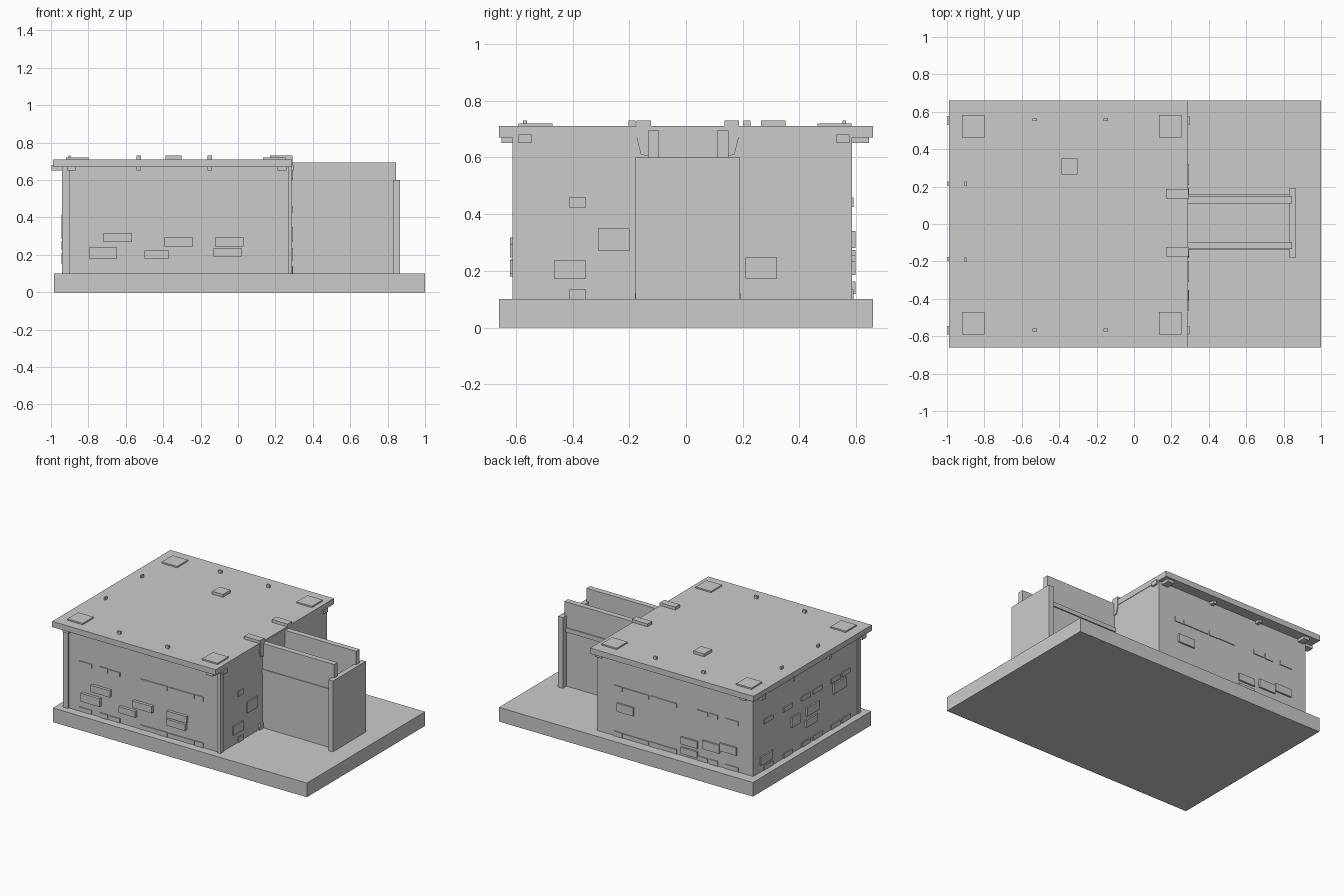
import bpy, bmesh


def boxes(name, items):
    """One object from boxes given as (x0, x1, y0, y1, z0, z1)."""
    bm = bmesh.new()
    for x0, x1, y0, y1, z0, z1 in items:
        vs = bmesh.ops.create_cube(bm, size=1)["verts"]
        for v in vs:
            v.co.x = x1 if v.co.x > 0 else x0
            v.co.y = y1 if v.co.y > 0 else y0
            v.co.z = z1 if v.co.z > 0 else z0
    me = bpy.data.meshes.new(name)
    bm.to_mesh(me)
    bm.free()
    ob = bpy.data.objects.new(name, me)
    bpy.context.collection.objects.link(ob)
    return ob


def prism(name, profile, x0, x1):
    """Extrude a (y, z) outline along x."""
    bm = bmesh.new()
    f = bm.faces.new([bm.verts.new((x0, y, z)) for y, z in profile])
    ext = bmesh.ops.extrude_face_region(bm, geom=[f])["geom"]
    for v in ext:
        if isinstance(v, bmesh.types.BMVert):
            v.co.x = x1
    bmesh.ops.recalc_face_normals(bm, faces=bm.faces)
    me = bpy.data.meshes.new(name)
    bm.to_mesh(me)
    bm.free()
    ob = bpy.data.objects.new(name, me)
    bpy.context.collection.objects.link(ob)


XL, XR, YF, YB = -0.935, 0.285, -0.60, 0.585   # house walls

# Ground slab, house body, roof
boxes("ground_slab", [(-0.985, 1.0, -0.66, 0.66, 0, 0.1)])
boxes("house_walls", [(XL, XR, YF, YB, 0.1, 0.67)])
boxes("roof", [(-0.99, 0.288, -0.66, 0.66, 0.67, 0.71)])

# Front corner posts
boxes("corner_posts", [(-0.94, -0.90, -0.612, -0.575, 0.1, 0.67),
                       (0.268, 0.29, -0.612, -0.575, 0.1, 0.67)])

# Entrance passage: side walls, rails and end panel
walls, rails = [], []
for y0, y1, out in ((-0.134, -0.095, -0.14), (0.11, 0.149, 0.157)):
    walls.append((XR, 0.845, y0, y1, 0.1, 0.695))
    ym = (y0 + y1) / 2
    rails.append((XR, 0.832, min(ym, out), max(ym, out), 0.485, 0.515))
boxes("passage_walls", walls)
boxes("passage_rails", rails)
boxes("passage_end_panel", [(0.83, 0.866, -0.178, 0.19, 0.1, 0.60)])

# Doorway: lintel, flared brackets and foot blocks
boxes("door_lintel", [(0.17, 0.289, -0.125, 0.135, 0.60, 0.70)])
for c, s, n in ((0.006, -1, "front"), (0.006, 1, "back")):
    prism("door_bracket_" + n,
          [(c + s * a, z) for a, z in ((0.125, 0.60), (0.165, 0.61), (0.18, 0.67),
                                      (0.18, 0.73), (0.13, 0.73))], 0.17, 0.292)
    prism("door_foot_" + n,
          [(c + s * a, z) for a, z in ((0.13, 0.1), (0.186, 0.1), (0.186, 0.12),
                                      (0.176, 0.14), (0.13, 0.14))], 0.27, 0.295)

# Roof pads, centre block and pegs
pads = [(x, x + 0.12, y, y + 0.12, 0.70, 0.72)
        for x in (-0.92, 0.133) for y in (-0.59, 0.463)]
boxes("roof_pads", pads)
boxes("roof_block", [(-0.387, -0.303, 0.265, 0.35, 0.70, 0.73)])
pegs = [(x - 0.012, x + 0.012, y - 0.007, y + 0.007, 0.65, 0.73)
        for x in (-0.53, -0.152) for y in (-0.567, 0.558)]
pegs += [(-0.906, -0.895, y - 0.012, y + 0.012, 0.65, 0.73) for y in (-0.19, 0.215)]
boxes("roof_pegs", pegs)

# Eave brackets under the roof corners and edges
eaves = []
for y0, y1 in ((-0.59, -0.545), (0.53, 0.577)):
    eaves += [(-0.998, -0.93, y0, y1, 0.65, 0.68), (0.27, 0.298, y0, y1, 0.65, 0.68)]
for x0, x1 in ((-0.915, -0.87), (0.21, 0.26)):
    eaves += [(x0, x1, -0.65, -0.59, 0.65, 0.675), (x0, x1, 0.58, 0.645, 0.65, 0.675)]
for y in (-0.188, 0.215):
    eaves.append((-0.996, -0.93, y - 0.011, y + 0.011, 0.65, 0.68))
for x in (-0.53, -0.152):
    eaves += [(x - 0.012, x + 0.012, -0.63, -0.59, 0.652, 0.675),
              (x - 0.012, x + 0.012, 0.575, 0.62, 0.652, 0.675)]
boxes("eave_brackets", eaves)

# Raised bricks, given as centre along wall, centre height, width, height
D = 0.02


def bricks(name, side, items, d=D):
    out = []
    for u, z, w, h in items:
        a, b, c, e = u - w / 2, u + w / 2, z - h / 2, z + h / 2
        out.append({"front": (a, b, YF - d, YF + 0.01, c, e),
                    "back": (a, b, YB - 0.01, YB + d, c, e),
                    "left": (XL - d, XL + 0.01, a, b, c, e),
                    "right": (XR - 0.01, XR + d, a, b, c, e)}[side])
    boxes(name, out)


bricks("front_bricks", "front", [
    (-0.643, 0.293, 0.15, 0.048), (-0.722, 0.21, 0.15, 0.058), (-0.434, 0.202, 0.13, 0.044),
    (-0.316, 0.27, 0.152, 0.048), (-0.047, 0.27, 0.154, 0.048), (-0.055, 0.213, 0.15, 0.045)])
bricks("back_bricks", "back", [
    (0.06, 0.31, 0.13, 0.06), (-0.44, 0.21, 0.13, 0.05), (-0.44, 0.14, 0.13, 0.045),
    (-0.61, 0.225, 0.13, 0.06), (-0.745, 0.245, 0.13, 0.055)], 0.012)
bricks("left_bricks", "left", [
    (0.117, 0.32, 0.09, 0.07), (-0.075, 0.33, 0.14, 0.06), (-0.06, 0.25, 0.13, 0.05),
    (-0.37, 0.38, 0.14, 0.07), (0.445, 0.18, 0.13, 0.06)], 0.01)
bricks("right_bricks", "right", [
    (-0.255, 0.31, 0.112, 0.078), (-0.41, 0.203, 0.112, 0.065), (0.265, 0.21, 0.112, 0.078)], 0.008)

# Nearly flush trim courses at ground and mid height
for z in (0.117, 0.442):
    tag = "low" if z < 0.2 else "high"
    long_wall = [(-0.77, z, 0.1, 0.03), (-0.627, z, 0.065, 0.034), (-0.54, z, 0.08, 0.03),
                 (-0.27, z, 0.14, 0.03), (-0.165, z, 0.07, 0.034), (-0.02, z, 0.2, 0.03),
                 (0.118, z, 0.066, 0.034)]
    bricks("front_trim_" + tag, "front", long_wall, 0.006)
    bricks("back_trim_" + tag, "back", long_wall, 0.006)
    bricks("left_trim_" + tag, "left", [(y, z, 0.1, 0.032) for y in
                                        (-0.45, -0.33, -0.13, 0.0, 0.2, 0.42)], 0.006)
    bricks("right_trim_" + tag, "right", [(-0.382, z, 0.057, 0.036)], 0.006)
